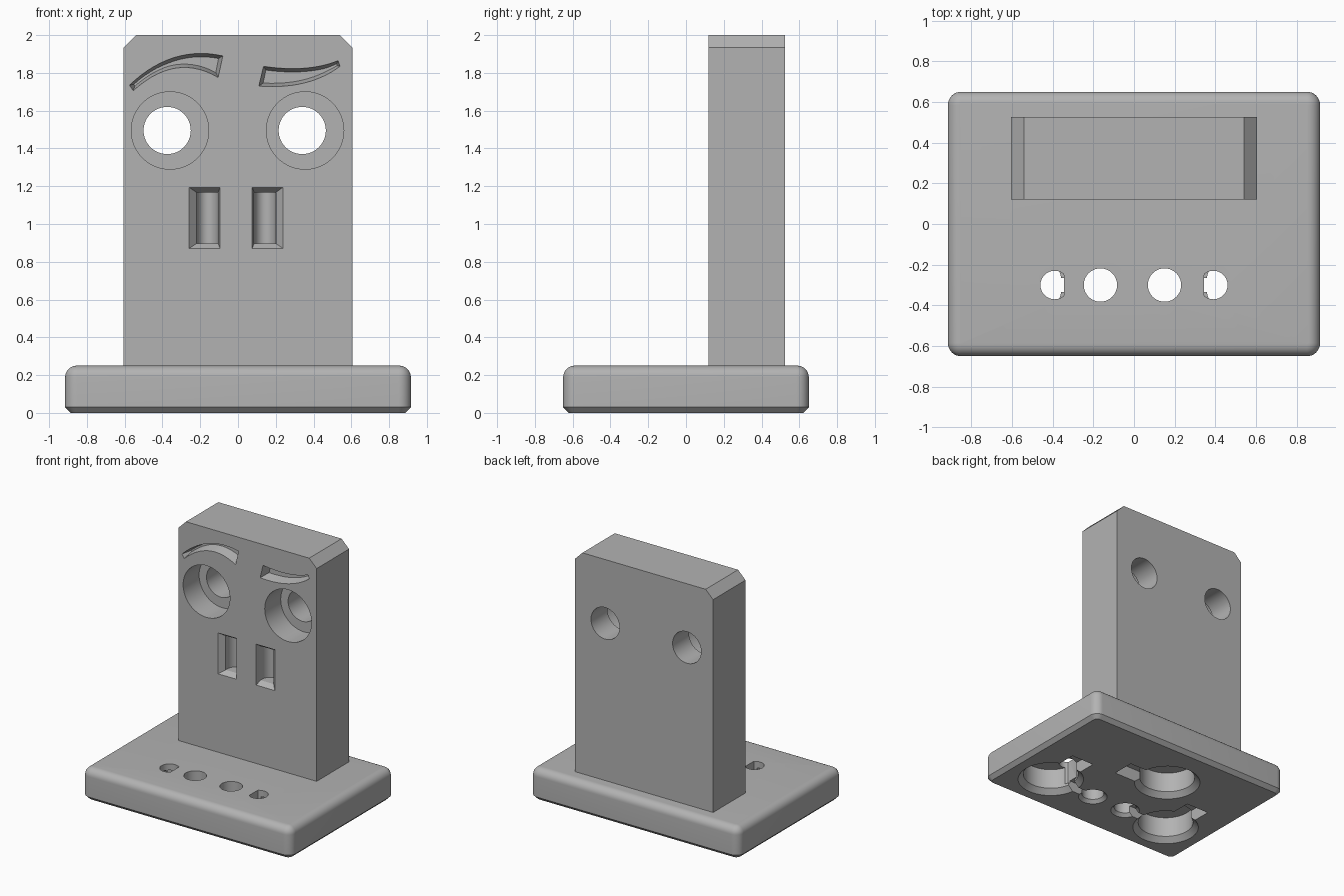
import bpy, bmesh, math

if "Cube" in bpy.data.objects:
    bpy.data.objects.remove(bpy.data.objects["Cube"])

grey = bpy.data.materials.new("matte grey")
grey.use_nodes = True
COLOUR = (0.45, 0.45, 0.45, 1)
grey.diffuse_color = COLOUR
grey.node_tree.nodes["Principled BSDF"].inputs["Base Color"].default_value = COLOUR

FRONT, BACK = 0.12, 0.525   # depth range of the upright


def loft(name, rings):
    """Closed solid through rings of equal point count."""
    bm = bmesh.new()
    loops = [[bm.verts.new(p) for p in ring] for ring in rings]
    n = len(loops[0])
    for a, b in zip(loops, loops[1:]):
        for i in range(n):
            j = (i + 1) % n
            bm.faces.new((a[i], a[j], b[j], b[i]))
    bm.faces.new(loops[0])
    bm.faces.new(loops[-1])
    bmesh.ops.recalc_face_normals(bm, faces=bm.faces)
    mesh = bpy.data.meshes.new(name)
    bm.to_mesh(mesh)
    bm.free()
    mesh.materials.append(grey)
    obj = bpy.data.objects.new(name, mesh)
    bpy.context.collection.objects.link(obj)
    return obj


def circle(r, n=48):
    return [(r * math.cos(math.tau * i / n), r * math.sin(math.tau * i / n)) for i in range(n)]


def rect(x0, x1, y0, y1):
    return [(x0, y0), (x1, y0), (x1, y1), (x0, y1)]


def flat(pts, z, cx=0, cy=0):
    return [(cx + u, cy + v, z) for u, v in pts]


def upright_ring(pts, depth, cx=0, cz=0):
    return [(cx + u, FRONT + depth, cz + v) for u, v in pts]


def rounded_rect(hx, hy, r):
    pts = []
    for k, (sx, sy) in enumerate([(1, 1), (-1, 1), (-1, -1), (1, -1)]):
        for i in range(9):
            a = math.pi / 2 * (k + i / 8)
            pts.append((sx * (hx - r) + r * math.cos(a), sy * (hy - r) + r * math.sin(a)))
    return pts


def bezier(a, b, c, t):
    return tuple((1 - t) ** 2 * p + 2 * t * (1 - t) * q + t * t * s for p, q, s in zip(a, b, c))


def brow(upper, lower, draft):
    """Outline of a curved band, narrowed by draft on each edge."""
    ts = [draft * 2 + (1 - draft * 4) * i / 14 for i in range(15)]
    top, low = [bezier(*upper, t) for t in ts], [bezier(*lower, t) for t in ts]
    pts, back = [], []
    for p, q in zip(top, low):
        gap = math.dist(p, q)
        f = min(draft, gap * 0.35) / gap
        pts.append((p[0] + (q[0] - p[0]) * f, p[1] + (q[1] - p[1]) * f))
        back.append((q[0] + (p[0] - q[0]) * f, q[1] + (p[1] - q[1]) * f))
    return pts + back[::-1]


def carve(obj, cutters):
    """Subtract the cutters and bake the result with sharp-edged smoothing."""
    for c in cutters:
        m = obj.modifiers.new("cut", "BOOLEAN")
        m.operation, m.solver, m.object = "DIFFERENCE", "EXACT", c
    dg = bpy.context.evaluated_depsgraph_get()
    mesh = bpy.data.meshes.new_from_object(obj.evaluated_get(dg))
    obj.modifiers.clear()
    obj.data = mesh
    for c in cutters:
        bpy.data.objects.remove(c)
    bpy.ops.object.select_all(action="DESELECT")
    obj.select_set(True)
    bpy.context.view_layer.objects.active = obj
    bpy.ops.object.shade_smooth_by_angle(angle=math.radians(30))


# Base slab: chamfered underside, rounded top edge
R = 0.06
profile = [(0.03, 0), (0, 0.03)]
profile += [(R * (1 - math.cos(a)), 0.19 + R * math.sin(a))
            for a in [math.pi / 2 * i / 8 for i in range(9)]]
base = loft("base", [flat(rounded_rect(0.915 - d, 0.65 - d, 0.065 - d), z) for d, z in profile])

cuts = []


def pocket(x, y, r, rim, top):
    """Round recess from below with a flared rim."""
    cuts.append(loft("cutter", [flat(circle(r + s), z, x, y)
                                for s, z in [(rim + 0.01, -0.01), (0, rim), (0, top)]]))


def slot(x0, x1, y0, y1, top):
    cuts.append(loft("cutter", [flat(rect(x0, x1, y0, y1), z) for z in (-0.01, top)]))


# Underside recesses and their cable slots
for s, x_hole in ((-1, -0.165), (1, 0.15)):
    x = 0.56 * s
    pocket(x, -0.3, 0.205, 0.04, 0.2)
    pocket(x_hole, -0.3, 0.082, 0.025, 0.3)
    slot(x - 0.1, x + 0.1, -0.2, 0.07, 0.1)
    slot(min(x_hole, x), max(x_hole, x), -0.335, -0.265, 0.08)
    # D-shaped opening in the top, next to each round hole
    d_shape = [(s * max(u, -0.045), v) for u, v in circle(0.07) if u > -0.05]
    cuts.append(loft("cutter", [flat(d_shape, z, s * 0.39, -0.3) for z in (0.06, 0.3)]))
pocket(-0.14, 0.22, 0.205, 0.04, 0.2)
slot(-0.14, 0.25, 0.08, 0.26, 0.1)
carve(base, cuts)

# Upright block with clipped top corners
outline = [(-0.605, 0.245), (0.605, 0.245), (0.605, 1.935), (0.54, 2), (-0.54, 2), (-0.605, 1.935)]
upright = loft("upright", [upright_ring(outline, d) for d in (0, BACK - FRONT)])
cuts = []

# Eye sockets: wide counterbore with a smaller through hole
for x in (-0.36, 0.355):
    cuts.append(loft("cutter", [upright_ring(circle(0.205, 64), d, x, 1.495) for d in (-0.05, 0.2)]))
    cuts.append(loft("cutter", [upright_ring(circle(0.125), d, x - 0.015, 1.495) for d in (0.15, 0.5)]))

# Nostrils: flared mouth opening into an upright round-backed pocket
for s, shift in ((-1, -0.02), (1, 0)):
    mouth = []
    for d, x0, x1, e in ((-0.001, 0.075, 0.24, 0), (0.04, 0.085, 0.2, 0.027)):
        x0, x1 = sorted((s * x0 + shift, s * x1 + shift))
        mouth.append(upright_ring(rect(x0, x1, 0.87 + e, 1.195 - e), d))
    cuts.append(loft("cutter", mouth))
    arc = [(0.0575 * math.cos(math.pi * i / 20), 0.06 + 0.07 * math.sin(math.pi * i / 20)) for i in range(21)]
    arc += [(-0.0575, 0.035), (0.0575, 0.035)]
    cuts.append(loft("cutter", [flat(arc, z, s * 0.1425 + shift, FRONT) for z in (0.897, 1.168)]))

# Eyebrows: one raised, one lowered, with sloping walls
brows = [
    (((-0.575, 1.735), (-0.35, 1.95), (-0.08, 1.89)), ((-0.555, 1.705), (-0.33, 1.91), (-0.105, 1.775))),
    (((0.135, 1.835), (0.37, 1.8), (0.53, 1.865)), ((0.11, 1.73), (0.375, 1.71), (0.54, 1.835))),
]
for upper, lower in brows:
    cuts.append(loft("cutter", [upright_ring(brow(upper, lower, k), d)
                                for k, d in ((0, -0.001), (0.018, 0.08))]))
carve(upright, cuts)
